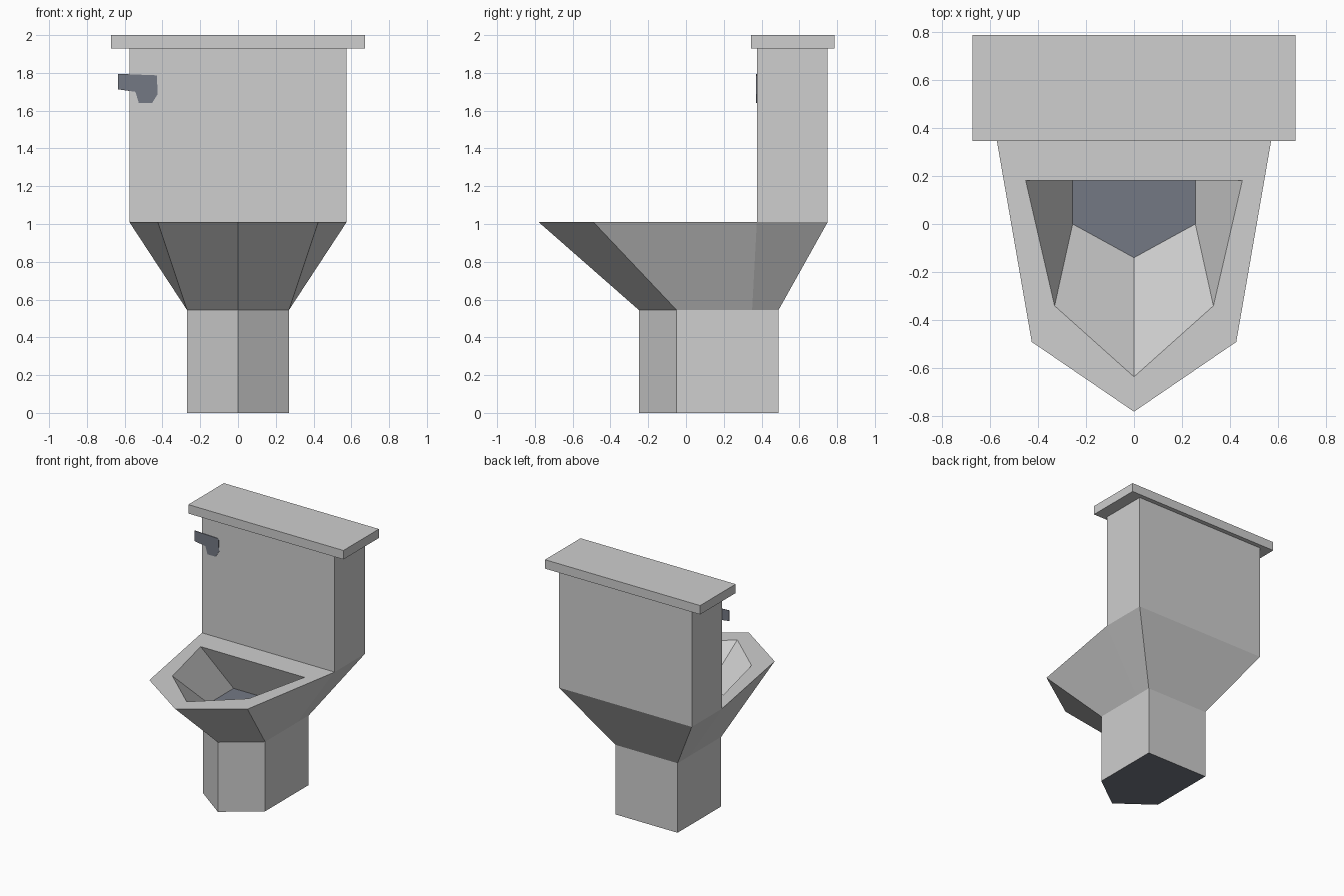
import bpy, bmesh

if "Cube" in bpy.data.objects:
    bpy.data.objects.remove(bpy.data.objects["Cube"])


def material(name, rgb):
    m = bpy.data.materials.new(name)
    m.diffuse_color = (*rgb, 1)
    m.use_nodes = True
    m.node_tree.nodes["Principled BSDF"].inputs["Base Color"].default_value = m.diffuse_color
    return m


GREY = material("porcelain_grey", (0.62, 0.62, 0.62))
SLATE = material("slate_blue", (0.174, 0.19, 0.231))


def add_object(name, bm, mats):
    mesh = bpy.data.meshes.new(name)
    bm.to_mesh(mesh)
    bm.free()
    for m in mats:
        mesh.materials.append(m)
    ob = bpy.data.objects.new(name, mesh)
    bpy.context.collection.objects.link(ob)
    return ob


def box(name, x, y0, y1, z0, z1, mat):
    bm = bmesh.new()
    bmesh.ops.create_cube(bm, size=1)
    bmesh.ops.scale(bm, vec=(2 * x, y1 - y0, z1 - z0), verts=bm.verts)
    bmesh.ops.translate(bm, vec=(0, (y0 + y1) / 2, (z0 + z1) / 2), verts=bm.verts)
    return add_object(name, bm, [mat])


# Bowl and pedestal: right half lofted from front centre to back centre, then mirrored
Z_NECK, Z_RIM, Z_WATER = 0.545, 1.01, 0.685
TANK_FRONT = 0.375
foot_pts = [(0, -0.25), (0.27, -0.05), (0.27, 0.35), (0.27, 0.49), (0, 0.49)]
brim_pts = [(0, -0.78), (0.425, -0.49), (0.575, TANK_FRONT), (0.575, 0.75), (0, 0.75)]
hole_pts = [(0, -0.635), (0.33, -0.34), (0.45, 0.18), (0, 0.18)]
water_pts = [(0, -0.14), (0.255, 0), (0.255, 0.31), (0, 0.31)]

bm = bmesh.new()


def loop(pts, z):
    return [bm.verts.new((x, y, z)) for x, y in pts]


def strip(a, b):
    for i in range(len(a) - 1):
        bm.faces.new((a[i], a[i + 1], b[i + 1], b[i]))


foot, neck = loop(foot_pts, 0), loop(foot_pts, Z_NECK)
brim, hole = loop(brim_pts, Z_RIM), loop(hole_pts, Z_RIM)
water = loop(water_pts, Z_WATER)
strip(foot, neck)
strip(neck, brim)
strip(hole, water)
# rim stops at the tank front
rim_back = bm.verts.new((0, TANK_FRONT, Z_RIM))
bm.faces.new(brim[:3] + [rim_back] + hole[::-1])
# water and underside are slate
bm.faces.new(water).material_index = 1
bm.faces.new(foot[::-1]).material_index = 1
bowl = add_object("bowl_and_pedestal", bm, [GREY, SLATE])
mirror = bowl.modifiers.new("mirror", 'MIRROR')
mirror.use_axis = (True, False, False)

# Tank and lid
box("tank", 0.575, TANK_FRONT, 0.75, Z_RIM, 1.93, GREY)
box("tank_lid", 0.672, 0.345, 0.785, 1.93, 2.0, GREY)

# Flush handle: thin plate on the tank front
profile = [(-0.635, 1.795), (-0.635, 1.713), (-0.543, 1.70), (-0.525, 1.64),
           (-0.455, 1.64), (-0.425, 1.688), (-0.43, 1.787)]
bm = bmesh.new()
front = bm.faces.new([bm.verts.new((x, TANK_FRONT - 0.004, z)) for x, z in profile])
back = bmesh.ops.extrude_face_region(bm, geom=[front], use_keep_orig=True)
bmesh.ops.translate(bm, vec=(0, 0.005, 0),
                    verts=[g for g in back["geom"] if isinstance(g, bmesh.types.BMVert)])
bmesh.ops.recalc_face_normals(bm, faces=bm.faces)
add_object("flush_handle", bm, [SLATE])
